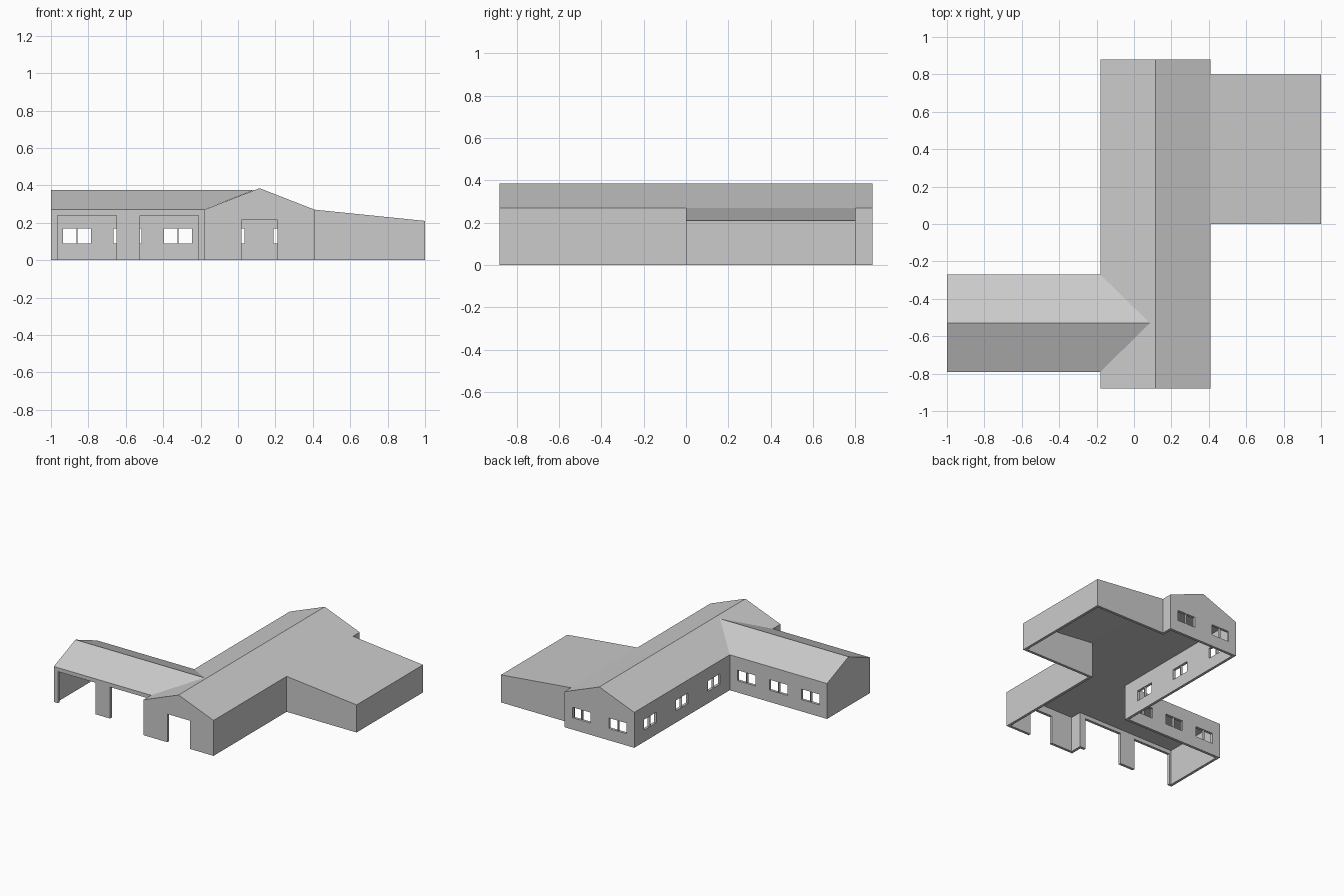
import bpy, bmesh
from mathutils import Vector

if "Cube" in bpy.data.objects:
    bpy.data.objects.remove(bpy.data.objects["Cube"])

T = 0.02                    # wall thickness
EAVE, LOW = 0.27, 0.21      # wall heights
WIN_Z = (0.09, 0.17)


def mesh_object(name, verts, faces):
    bm = bmesh.new()
    vs = [bm.verts.new(v) for v in verts]
    for f in faces:
        bm.faces.new([vs[i] for i in f])
    bmesh.ops.recalc_face_normals(bm, faces=bm.faces)
    me = bpy.data.meshes.new(name)
    bm.to_mesh(me)
    bm.free()
    ob = bpy.data.objects.new(name, me)
    bpy.context.collection.objects.link(ob)
    return ob


def boxes(name, spans):
    """One object holding a box for each (x0, x1, y0, y1, z0, z1)."""
    verts, faces = [], []
    quads = [(0, 1, 3, 2), (4, 6, 7, 5), (0, 4, 5, 1),
             (2, 3, 7, 6), (0, 2, 6, 4), (1, 5, 7, 3)]
    for s in spans:
        b = len(verts)
        verts += [(x, y, z) for x in s[0:2] for y in s[2:4] for z in s[4:6]]
        faces += [[b + i for i in q] for q in quads]
    return mesh_object(name, verts, faces)


def height(x):
    return EAVE - max(0, x - 0.41) / 0.59 * (EAVE - LOW)


# Outer walls: one footprint, offset inwards, open between the wings
plan = [Vector(p) for p in [
    (-0.18, -0.88), (0.41, -0.88), (0.41, 0), (1, 0), (1, 0.8), (0.41, 0.8),
    (0.41, 0.88), (-0.18, 0.88), (-0.18, -0.27), (-1, -0.27), (-1, -0.79), (-0.18, -0.79)]]
n = len(plan)
inner = []
for i, p in enumerate(plan):
    d = (p - plan[i - 1]).normalized() + (plan[(i + 1) % n] - p).normalized()
    inner.append(p + T * Vector((-d.y, d.x)))
verts = [(p.x, p.y, z) for ring in (plan, inner) for p in ring for z in (0, height(p.x))]
faces = []
for i in range(n):
    a, b = 2 * i, 2 * ((i + 1) % n)
    c, d = a + 2 * n, b + 2 * n
    faces += [(a, b, b + 1, a + 1), (c, c + 1, d + 1, d), (a, c, d, b), (a + 1, b + 1, d + 1, c + 1)]
walls = mesh_object("walls", verts, faces)

# Window and doorway openings, with a thin mullion per window
cuts, bars = [], []
W, B, D = 0.075, 0.0025, 0.05


def window_x(x, y):          # wall runs along x, outer face at +y
    cuts.append((x - W, x + W, y - D, y + D, *WIN_Z))
    bars.append((x - B, x + B, y - T, y, *WIN_Z))


for x in (-0.86, -0.59, -0.32):
    window_x(x, -0.27)
for x in (-0.04, 0.265):
    window_x(x, 0.88)
for y in (0.69, 0.305, -0.08):
    cuts.append((-0.18 - D, -0.18 + D, y - W, y + W, *WIN_Z))
    bars.append((-0.18, -0.18 + T, y - B, y + B, *WIN_Z))
for x0, x1, y, top in ((-0.965, -0.65, -0.79, 0.24), (-0.525, -0.21, -0.79, 0.24),
                       (0.02, 0.21, -0.88, 0.215)):
    cuts.append((x0, x1, y - D, y + D, -0.1, top))
cutter = boxes("opening_cutter", cuts)
cutter.hide_render = True
mod = walls.modifiers.new("openings", 'BOOLEAN')
mod.operation, mod.solver, mod.object = 'DIFFERENCE', 'EXACT', cutter
bpy.context.view_layer.objects.active = walls
bpy.ops.object.modifier_apply(modifier=mod.name)
bpy.data.objects.remove(cutter)
boxes("window_mullions", bars)

# Main gable roof with flat ceiling
mesh_object("main_roof",
            [(x, y, z) for y in (-0.88, 0.88)
             for x, z in ((-0.18, EAVE), (0.115, 0.385), (0.41, EAVE))],
            [(0, 1, 2), (3, 5, 4), (0, 3, 4, 1), (1, 4, 5, 2), (0, 2, 5, 3)])

# Left wing gable roof, its ridge running into the main roof
mesh_object("left_wing_roof",
            [(-1, -0.79, EAVE), (-1, -0.53, 0.375), (-1, -0.27, EAVE),
             (-0.18, -0.79, EAVE), (0.085, -0.53, 0.375), (-0.18, -0.27, EAVE)],
            [(0, 1, 2), (3, 5, 4), (0, 3, 4, 1), (1, 4, 5, 2), (0, 2, 5, 3)])

# Right wing lean-to roof
mesh_object("lean_to_roof",
            [(0.41, 0, EAVE), (1, 0, LOW), (1, 0.8, LOW), (0.41, 0.8, EAVE)], [(0, 1, 2, 3)])
